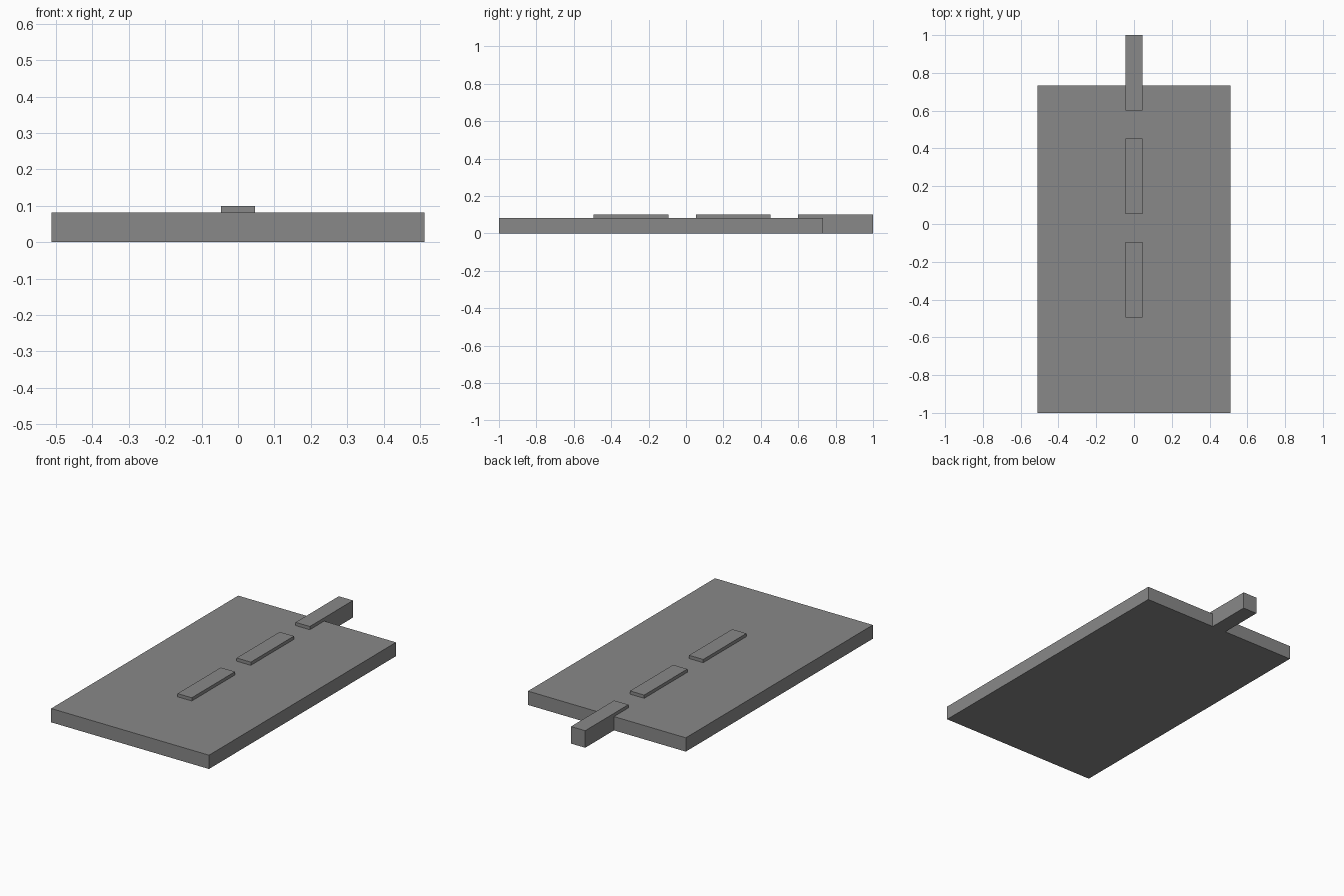
import bpy

if "Cube" in bpy.data.objects:
    bpy.data.objects.remove(bpy.data.objects["Cube"])

grey = bpy.data.materials.new("plain grey")
grey.diffuse_color = (0.25, 0.25, 0.25, 1)
grey.use_nodes = True
grey.node_tree.nodes["Principled BSDF"].inputs["Base Color"].default_value = grey.diffuse_color


def box(name, x0, x1, y0, y1, z0, z1):
    """Axis-aligned box between two corners."""
    bpy.ops.mesh.primitive_cube_add(
        size=1, location=((x0 + x1) / 2, (y0 + y1) / 2, (z0 + z1) / 2))
    ob = bpy.context.object
    ob.name = name
    ob.scale = (x1 - x0, y1 - y0, z1 - z0)
    bpy.ops.object.transform_apply(location=False, rotation=False, scale=True)
    ob.data.materials.append(grey)
    return ob


# Flat slab
box("slab", -0.512, 0.512, -1.0, 0.733, 0.0, 0.081)

# Row of equal bars sunk through the slab, the last one overhanging the back
BAR_LENGTH, PITCH = 0.4, 0.547
for i in range(3):
    end = 1.0 - i * PITCH
    box(f"bar_{i + 1}", -0.046, 0.046, end - BAR_LENGTH, end, 0.0, 0.1)
